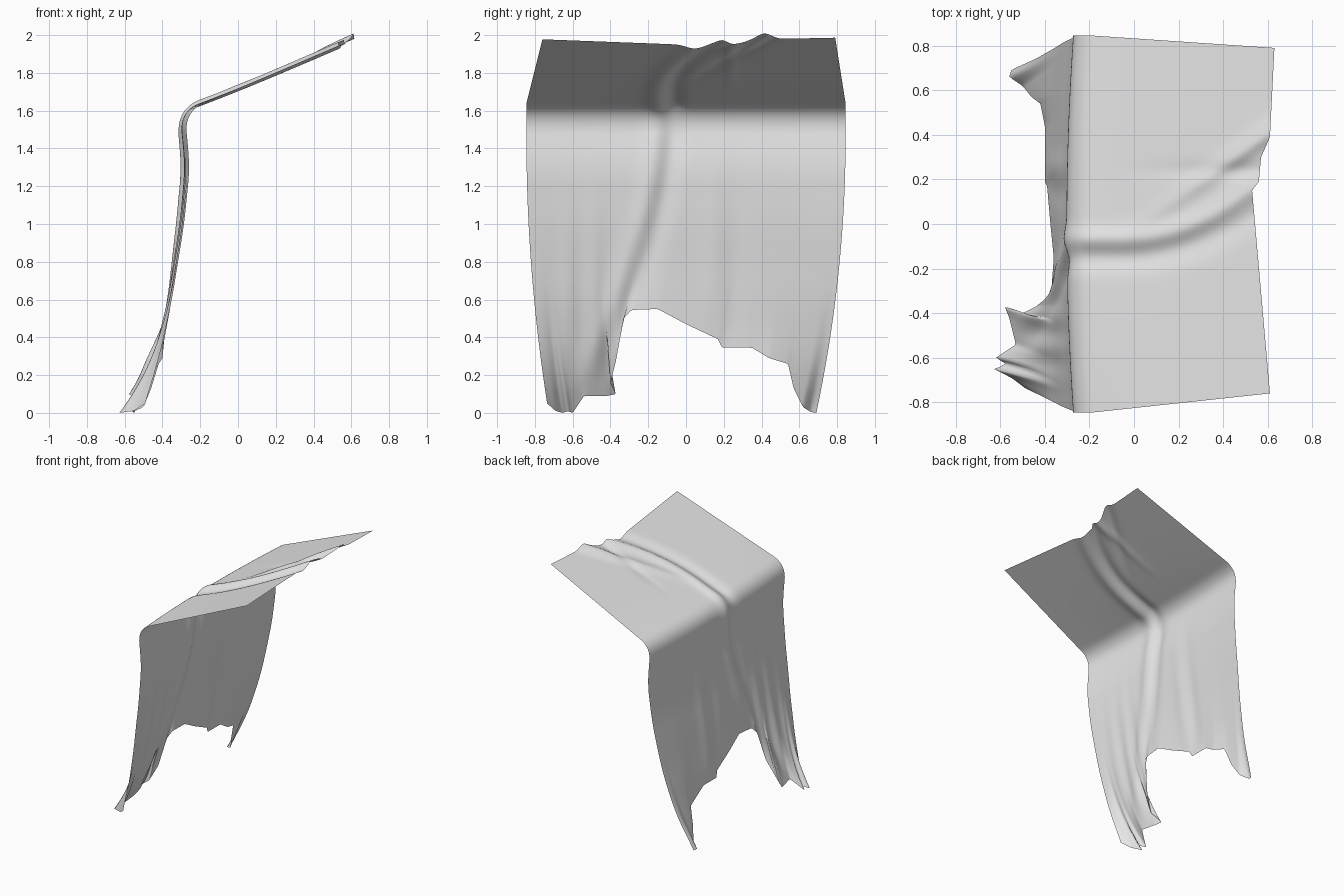
import bpy
import math
from mathutils import Vector

COLS, ROOF_ROWS, BEND_ROWS, DROP_ROWS = 150, 36, 12, 80
HALF, BEND_Z = 0.845, 1.46

# Torn lower hem as (y, x, z), running across the sheet
HEM = [Vector(p) for p in (
    (-.735, -.49, .05), (-.69, -.55, .01), (-.65, -.63, 0), (-.63, -.57, .01),
    (-.6, -.62, 0), (-.54, -.53, .09), (-.42, -.56, .09), (-.37, -.58, .1),
    (-.4, -.5, .16), (-.37, -.44, .28), (-.33, -.39, .5), (-.29, -.37, .545),
    (-.15, -.36, .55), (0, -.375, .47), (.17, -.39, .39), (.19, -.4, .345),
    (.35, -.4, .345), (.44, -.4, .29), (.54, -.42, .26), (.57, -.46, .13),
    (.62, -.5, .03), (.66, -.56, .005), (.69, -.55, 0))]
# Upper free edge (y, x) and hanging profile (z, x)
EDGE = [(-.76, .61), (.15, .53), (.19, .56), (.3, .57), (.39, .61), (.79, .63)]
DROP = [(0, -.5), (.3, -.415), (.6, -.35), (1, -.285), (1.3, -.255), (1.46, -.27), (1.6, -.28)]


def lerp(a, b, t):
    return a + (b - a) * t


def interp(points, v):
    for (a, p), (b, q) in zip(points, points[1:]):
        if v <= b:
            return lerp(p, q, max(0, (v - a) / (b - a)))
    return points[-1][1]


def drop_x(z):
    return sum(interp(DROP, z + d) for d in (-.08, -.04, 0, .04, .08)) / 5


def bump(v, centre, width):
    return math.exp(-((v - centre) / width) ** 2)


def hem_lengths():
    total = [0]
    for a, b in zip(HEM, HEM[1:]):
        total.append(total[-1] + math.hypot(b.x - a.x, b.z - a.z))
    return [d / total[-1] for d in total]


LENGTHS = hem_lengths()


def hem_at(s):
    return interp(list(zip(LENGTHS, HEM)), s)


def roof_fold(x, y):
    # Diagonal creases that spread toward the free edge
    run = max(0, x + .05)
    out = max(0, min(1, (x + .05) / .6))
    ridge = .02 * bump(y, -.07 + .7 * run ** 2, .05)
    valley = -.018 * bump(y, -.15 + .55 * run ** 2, .06)
    second = .03 * out * bump(y, -.06 + .72 * run, .05)
    return ridge + valley + second - .012 * out * bump(y, .24, .04)


def drop_fold(y, z):
    # Creases fanning from the bend to the hem
    t = (BEND_Z - z) / BEND_Z
    fan = .016 * bump(y, -.07 - .45 * t ** 1.5, .06) - .014 * bump(y, -.16 - .48 * t ** 1.5, .06)
    hanging = .018 * t * (bump(y, .26, .06) - bump(y, .14, .06))
    leg = .02 * t ** 2 * math.sin(y * 42) * bump(y, -.5, .2)
    return -(fan + hanging + leg)


def belly(s):
    return -.03 * (1 - (2 * s - 1) ** 2)


def column(s):
    """Points of one lengthwise thread, from free edge to hem."""
    y0 = lerp(-HALF, HALF, s)
    pts = []
    # Sloping top panel
    y_edge = lerp(-.76, .79, s)
    x_edge = interp(EDGE, y_edge)
    for i in range(ROOF_ROWS):
        v = i / ROOF_ROWS
        x = lerp(x_edge, -.18, v)
        y = lerp(y_edge, y0, v)
        z = 1.638 + (x + .18) * .43 + roof_fold(x, y)
        pts.append((x + belly(s) * v ** 4, y, z))
    # Rounded bend
    a, b, c = Vector((-.18, 1.638)), Vector((-.29, 1.595)), Vector((drop_x(BEND_Z), BEND_Z))
    for i in range(BEND_ROWS):
        v = i / BEND_ROWS
        p = a * (1 - v) ** 2 + b * 2 * v * (1 - v) + c * v * v
        pts.append((p.x + belly(s) + drop_fold(y0, BEND_Z) * v, y0,
                    p.y + roof_fold(-.18, y0) * (1 - v)))
    # Hanging panel, gathered toward the hem
    hem = hem_at(s)
    for i in range(DROP_ROWS + 1):
        t = i / DROP_ROWS
        z = lerp(BEND_Z, hem.z, t)
        y = lerp(y0, hem.x, t * t)
        x = drop_x(z) + (belly(s) + drop_fold(y, z)) * (1 - t ** 4)
        x += (hem.y - drop_x(hem.z)) * t ** 6
        pts.append((x, y, z))
    return pts


cube = bpy.data.objects.get("Cube")
if cube:
    bpy.data.objects.remove(cube, do_unlink=True)

# Weave the threads into one sheet
verts = [p for i in range(COLS + 1) for p in column(i / COLS)]
n = len(verts) // (COLS + 1)
faces = [(i * n + j, i * n + j + 1, (i + 1) * n + j + 1, (i + 1) * n + j)
         for i in range(COLS) for j in range(n - 1)]
mesh = bpy.data.meshes.new("draped_cloth")
mesh.from_pydata(verts, [], faces)
mesh.update()
mesh.polygons.foreach_set("use_smooth", [True] * len(faces))
cloth = bpy.data.objects.new("draped_cloth", mesh)
bpy.context.collection.objects.link(cloth)

# Plain pale cloth
colour = (.8, .8, .8, 1)
mat = bpy.data.materials.new("pale_grey_cloth")
mat.use_nodes = True
mat.diffuse_color = colour
mat.node_tree.nodes["Principled BSDF"].inputs["Base Color"].default_value = colour
mesh.materials.append(mat)
